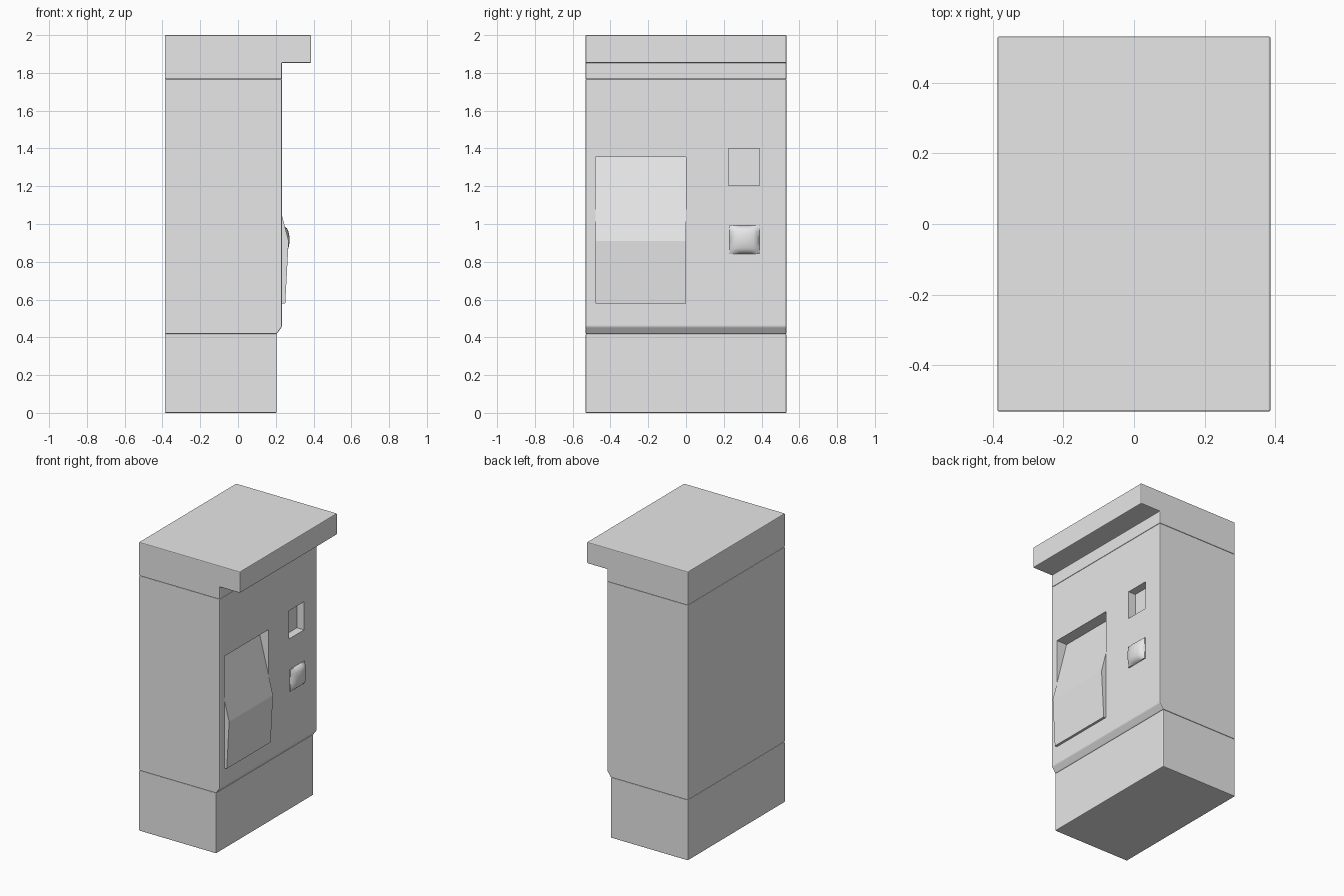
import bpy, bmesh

if "Cube" in bpy.data.objects:
    bpy.data.objects.remove(bpy.data.objects["Cube"])

grey = bpy.data.materials.new("light_grey")
grey.diffuse_color = (0.8, 0.8, 0.8, 1)
grey.use_nodes = True
grey.node_tree.nodes["Principled BSDF"].inputs["Base Color"].default_value = grey.diffuse_color


def finish(name, bm):
    bmesh.ops.recalc_face_normals(bm, faces=bm.faces)
    mesh = bpy.data.meshes.new(name)
    bm.to_mesh(mesh)
    bm.free()
    mesh.materials.append(grey)
    obj = bpy.data.objects.new(name, mesh)
    bpy.context.collection.objects.link(obj)
    return obj


def prism(name, profile, y0, y1, bevel=0.0):
    """Extrude an x-z profile along y, with optional softened edges."""
    bm = bmesh.new()
    face = bm.faces.new([bm.verts.new((x, y0, z)) for x, z in profile])
    ext = bmesh.ops.extrude_face_region(bm, geom=[face])
    verts = [g for g in ext["geom"] if isinstance(g, bmesh.types.BMVert)]
    bmesh.ops.translate(bm, vec=(0, y1 - y0, 0), verts=verts)
    obj = finish(name, bm)
    if bevel:
        mod = obj.modifiers.new("soft_edges", "BEVEL")
        mod.width = bevel
        mod.segments = 2
        mod.limit_method = "ANGLE"
    return obj


def cut(target, cutter):
    mod = target.modifiers.new("cut_" + cutter.name, "BOOLEAN")
    mod.operation = "DIFFERENCE"
    mod.solver = "EXACT"
    mod.object = cutter
    cutter.hide_render = True
    cutter.hide_viewport = True


BACK, FACE, TIP, W = -0.387, 0.233, 0.387, 0.532

# Plinth, main cabinet with chamfered foot, and overhanging hood
prism("plinth", [(BACK, 0), (0.205, 0), (0.205, 0.418), (BACK, 0.418)], -W, W, 0.005)
cabinet = prism("cabinet", [(BACK, 0.418), (0.205, 0.418), (FACE, 0.457),
                            (FACE, 1.767), (BACK, 1.767)], -W, W, 0.005)
prism("hood", [(BACK, 1.767), (FACE, 1.767), (FACE, 1.853), (TIP, 1.853),
               (TIP, 2), (BACK, 2)], -W, W, 0.005)

# Sloping screen: sunk at the top, standing proud at the bottom
cut(cabinet, prism("screen_cutter", [(0.153, 1.355), (0.3, 1.355),
                                     (0.3, 1.045), (FACE, 1.045)], -0.48, 0.0))
prism("lower_panel", [(FACE - 0.01, 0.58), (0.25, 0.58), (0.268, 0.91),
                      (FACE, 1.045), (FACE - 0.01, 1.045)], -0.48, 0.0)

# Square dispenser opening
cut(cabinet, prism("slot_cutter", [(FACE - 0.055, 1.205), (0.3, 1.205),
                                   (0.3, 1.40), (FACE - 0.055, 1.40)], 0.225, 0.39))

# Domed square button
bm = bmesh.new()
n = 10
grid = []
for i in range(n + 1):
    u = 2 * i / n - 1
    grid.append([])
    for j in range(n + 1):
        v = 2 * j / n - 1
        x = FACE + 0.008 + 0.032 * ((1 - u * u) * (1 - v * v)) ** 0.5
        grid[-1].append(bm.verts.new((x, 0.31 + 0.08 * u, 0.916 + 0.075 * v)))
for i in range(n):
    for j in range(n):
        bm.faces.new((grid[i][j], grid[i + 1][j], grid[i + 1][j + 1], grid[i][j + 1]))
rim = [e for e in bm.edges if e.is_boundary]
ext = bmesh.ops.extrude_edge_only(bm, edges=rim)
for g in ext["geom"]:
    if isinstance(g, bmesh.types.BMVert):
        g.co.x = FACE - 0.01
bmesh.ops.holes_fill(bm, edges=[e for e in bm.edges if e.is_boundary], sides=0)
button = finish("button", bm)
bpy.context.view_layer.objects.active = button
button.select_set(True)
bpy.ops.object.shade_smooth_by_angle(angle=0.7)
